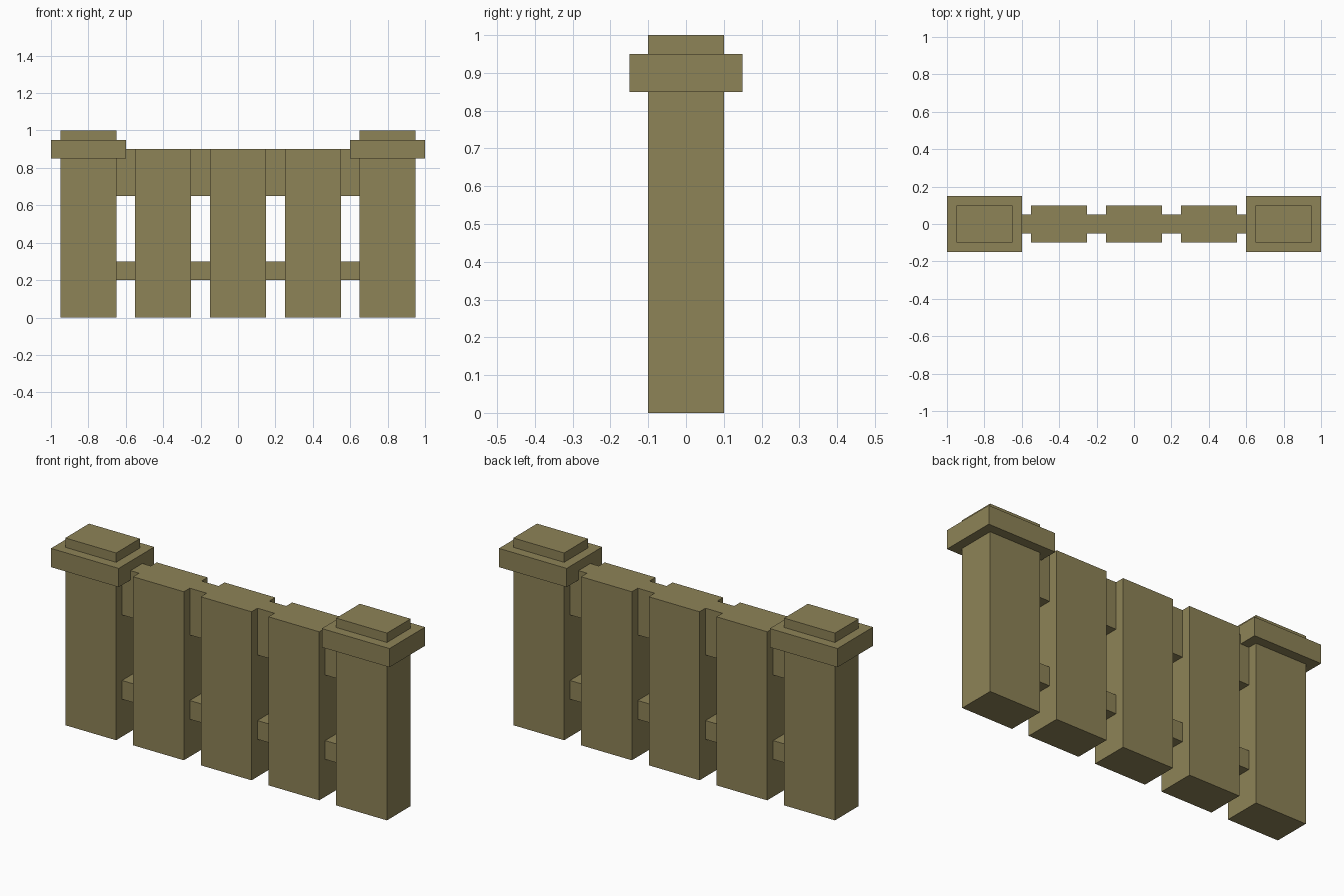
import bpy
import bmesh
from mathutils import Vector

cube = bpy.data.objects.get("Cube")
if cube:
    bpy.data.objects.remove(cube, do_unlink=True)

# Single weathered wood colour
wood = bpy.data.materials.new("olive_wood")
wood.use_nodes = True
colour = (0.27, 0.227, 0.095, 1.0)
wood.diffuse_color = colour
wood.node_tree.nodes["Principled BSDF"].inputs["Base Color"].default_value = colour


def box(name, x, width, depth, bottom, top):
    """Flat-faced box centred on y = 0."""
    bm = bmesh.new()
    bmesh.ops.create_cube(bm, size=1)
    bmesh.ops.scale(bm, vec=Vector((width, depth, top - bottom)), verts=bm.verts)
    bmesh.ops.translate(bm, vec=Vector((x, 0, (top + bottom) / 2)), verts=bm.verts)
    mesh = bpy.data.meshes.new(name)
    bm.to_mesh(mesh)
    bm.free()
    mesh.materials.append(wood)
    obj = bpy.data.objects.new(name, mesh)
    bpy.context.collection.objects.link(obj)
    return obj


# End posts, each with a wide collar below its top
for side, x in (("right", -0.8), ("left", 0.8)):
    box(side + "_post", x, 0.3, 0.2, 0, 1)
    box(side + "_post_collar", x, 0.4, 0.3, 0.85, 0.95)

# Upright slats between the posts
for name, x in (("right", -0.4), ("middle", 0), ("left", 0.4)):
    box(name + "_slat", x, 0.3, 0.2, 0, 0.9)

# Rails running through the slats from post to post
box("upper_rail", 0, 1.3, 0.1, 0.65, 0.9)
box("lower_rail", 0, 1.3, 0.1, 0.2, 0.3)
